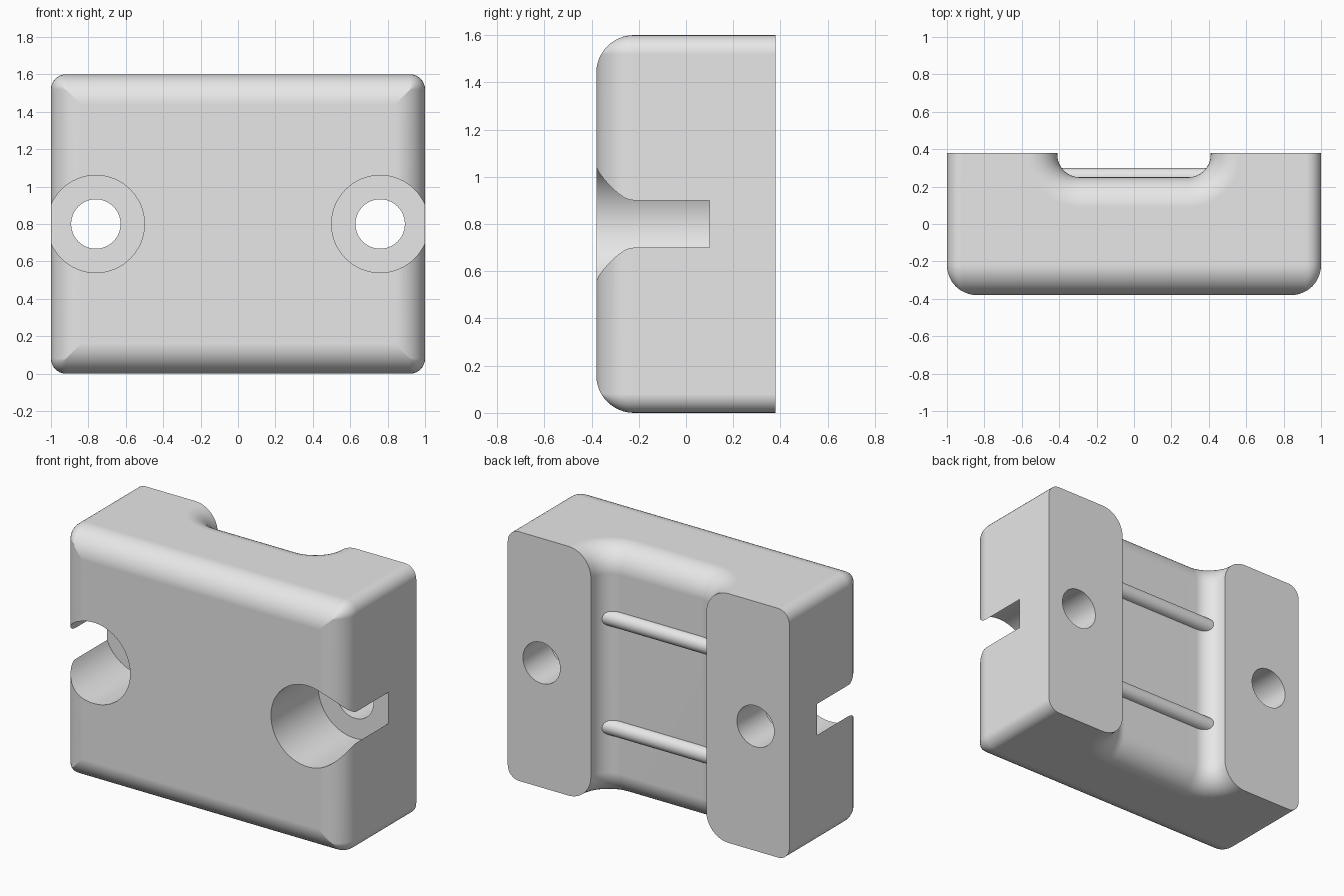
import bpy, bmesh, math
from mathutils import Matrix, Vector

if "Cube" in bpy.data.objects:
    bpy.data.objects.remove(bpy.data.objects["Cube"])

W, D, H = 1.0, 0.38, 1.6      # half width, half depth, height
ROUND = 0.16                  # large edge radius

grey = bpy.data.materials.new("light_grey")
grey.use_nodes = True
grey.diffuse_color = (0.8, 0.8, 0.8, 1)
grey.node_tree.nodes["Principled BSDF"].inputs["Base Color"].default_value = (0.8, 0.8, 0.8, 1)


def make_object(name, bm):
    bmesh.ops.recalc_face_normals(bm, faces=bm.faces)
    mesh = bpy.data.meshes.new(name)
    bm.to_mesh(mesh)
    bm.free()
    mesh.materials.append(grey)
    obj = bpy.data.objects.new(name, mesh)
    bpy.context.collection.objects.link(obj)
    return obj


def loft(name, rings):
    """Skin a stack of matching closed rings and cap both ends."""
    bm = bmesh.new()
    loops = [[bm.verts.new(p) for p in ring] for ring in rings]
    n = len(loops[0])
    for a, b in zip(loops, loops[1:]):
        for i in range(n):
            j = (i + 1) % n
            bm.faces.new((a[i], a[j], b[j], b[i]))
    bm.faces.new(loops[0])
    bm.faces.new(loops[-1])
    return make_object(name, bm)


def cylinder(name, start, end, radius):
    start, end = Vector(start), Vector(end)
    axis = end - start
    bm = bmesh.new()
    bmesh.ops.create_cone(
        bm, cap_ends=True, segments=64, radius1=radius, radius2=radius, depth=axis.length,
        matrix=Matrix.Translation((start + end) / 2)
        @ axis.to_track_quat('Z', 'Y').to_matrix().to_4x4())
    return make_object(name, bm)


def arc(cx, cy, r, first, steps=8):
    """Quarter arc starting at the given angle in degrees."""
    angles = [math.radians(first + 90 * i / steps) for i in range(steps + 1)]
    return [(cx + r * math.cos(a), cy + r * math.sin(a)) for a in angles]


def fillet(steps=12):
    """Pairs of (distance from the end, sideways offset) along a quarter round."""
    angles = [math.pi / 2 * i / steps for i in range(steps + 1)]
    return [(ROUND * (1 - math.cos(a)), ROUND * (1 - math.sin(a))) for a in angles]


def cut(target, cutter):
    mod = target.modifiers.new("cut", 'BOOLEAN')
    mod.operation = 'DIFFERENCE'
    mod.solver = 'EXACT'
    mod.object = cutter
    bpy.context.view_layer.objects.active = target
    bpy.ops.object.modifier_apply(modifier=mod.name)
    bpy.data.objects.remove(cutter)


def smooth(obj):
    bpy.ops.object.select_all(action='DESELECT')
    obj.select_set(True)
    bpy.context.view_layer.objects.active = obj
    bpy.ops.object.shade_smooth_by_angle(angle=math.radians(25))
    mod = obj.modifiers.new("clean_shading", 'WEIGHTED_NORMAL')
    mod.keep_sharp = True


# Block: rounded rectangle with a rounded-over front
def block_ring(y, inset):
    r = max(0.08 - inset, 0.002)
    x, z = W - inset - r, H / 2 - inset - r
    pts = arc(x, z, r, 0) + arc(-x, z, r, 90) + arc(-x, -z, r, 180) + arc(x, -z, r, 270)
    return [(px, y, pz + H / 2) for px, pz in pts]


block = loft("block", [block_ring(-D + t, d) for t, d in fillet()] + [block_ring(D, 0)])


# Rear channel: U section that flares at the top and bottom
def channel_ring(z, d):
    r = 0.12 + d
    x, y = 0.41 + d - r, 0.25 - d + r
    pts = [(0.41 + d, 0.6), (-0.41 - d, 0.6)] + arc(-x, y, r, 180) + arc(x, y, r, 270)
    return [(px, py, z) for px, py in pts]


flare = fillet()
rings = [channel_ring(-0.1, ROUND)] + [channel_ring(t, d) for t, d in flare]
rings += [channel_ring(H - t, d) for t, d in reversed(flare)] + [channel_ring(H + 0.1, ROUND)]
cut(block, loft("channel_cutter", rings))

# Screw holes with wide recesses that break through the sides
for side in (-1, 1):
    x = 0.76 * side
    cut(block, cylinder("recess_cutter", (x, -0.6, H / 2), (x, 0.1, H / 2), 0.26))
    cut(block, cylinder("hole_cutter", (x, -0.5, H / 2), (x, 0.6, H / 2), 0.132))
smooth(block)

# Grip ribs across the channel
for name, offset in (("lower_rib", -0.35), ("upper_rib", 0.35)):
    z = H / 2 + offset
    smooth(cylinder(name, (-0.41, 0.25, z), (0.41, 0.25, z), 0.05))
